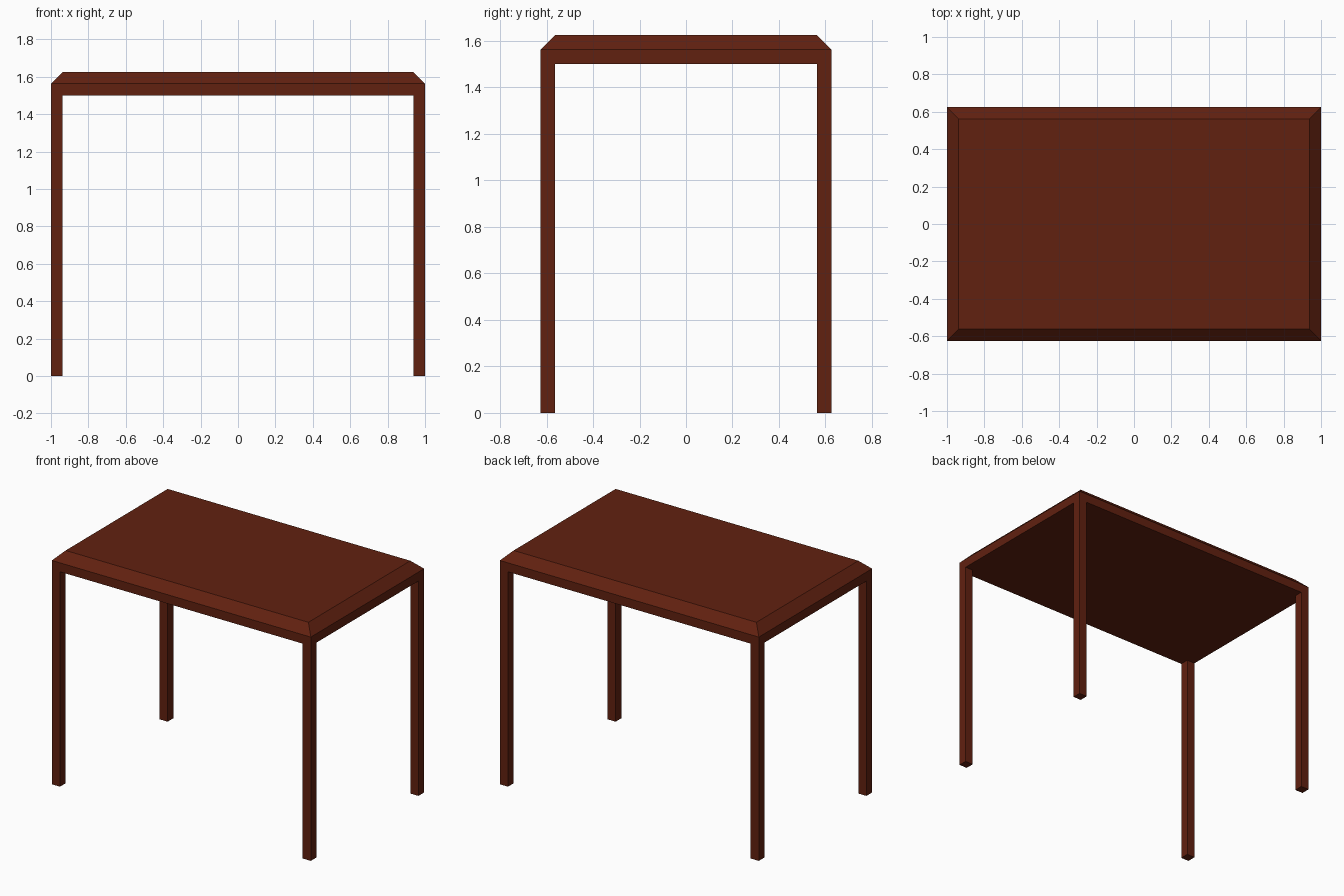
import bpy
import bmesh
from mathutils import Matrix

if "Cube" in bpy.data.objects:
    bpy.data.objects.remove(bpy.data.objects["Cube"])

HX, HY = 1.0, 0.625      # half width and half depth
T = 0.0625               # leg thickness, edge height and chamfer size
LEG_H = 1.5

wood = bpy.data.materials.new("dark_wood")
wood.diffuse_color = (0.12, 0.015, 0.005, 1)
wood.use_nodes = True
wood.node_tree.nodes["Principled BSDF"].inputs["Base Color"].default_value = wood.diffuse_color


def finish(name, bm):
    bmesh.ops.recalc_face_normals(bm, faces=bm.faces)
    mesh = bpy.data.meshes.new(name)
    bm.to_mesh(mesh)
    bm.free()
    mesh.materials.append(wood)
    obj = bpy.data.objects.new(name, mesh)
    bpy.context.collection.objects.link(obj)
    return obj


def box(bm, center, size):
    bmesh.ops.create_cube(bm, size=1, matrix=Matrix.Translation(center) @ Matrix.Diagonal((*size, 1)))


# Table top: slab with straight lower edge and chamfered upper edge
bm = bmesh.new()
box(bm, (0, 0, LEG_H + T / 2), (2 * HX, 2 * HY, T))
bm.normal_update()
top = max(bm.faces, key=lambda f: f.calc_center_median().z)
rim = bmesh.ops.extrude_discrete_faces  # separate faces are not wanted, so extrude as a region
new = bmesh.ops.extrude_face_region(bm, geom=[top])["geom"]
bmesh.ops.delete(bm, geom=[top], context='FACES_ONLY') if top.is_valid else None
for v in (g for g in new if isinstance(g, bmesh.types.BMVert)):
    v.co.x *= (HX - T) / HX
    v.co.y *= (HY - T) / HY
    v.co.z += T
finish("table_top", bm)

# Four square legs flush with the corners
for sx, side in ((-1, "left"), (1, "right")):
    for sy, end in ((-1, "front"), (1, "back")):
        bm = bmesh.new()
        box(bm, (sx * (HX - T / 2), sy * (HY - T / 2), LEG_H / 2), (T, T, LEG_H))
        finish(f"{end}_{side}_leg", bm)
